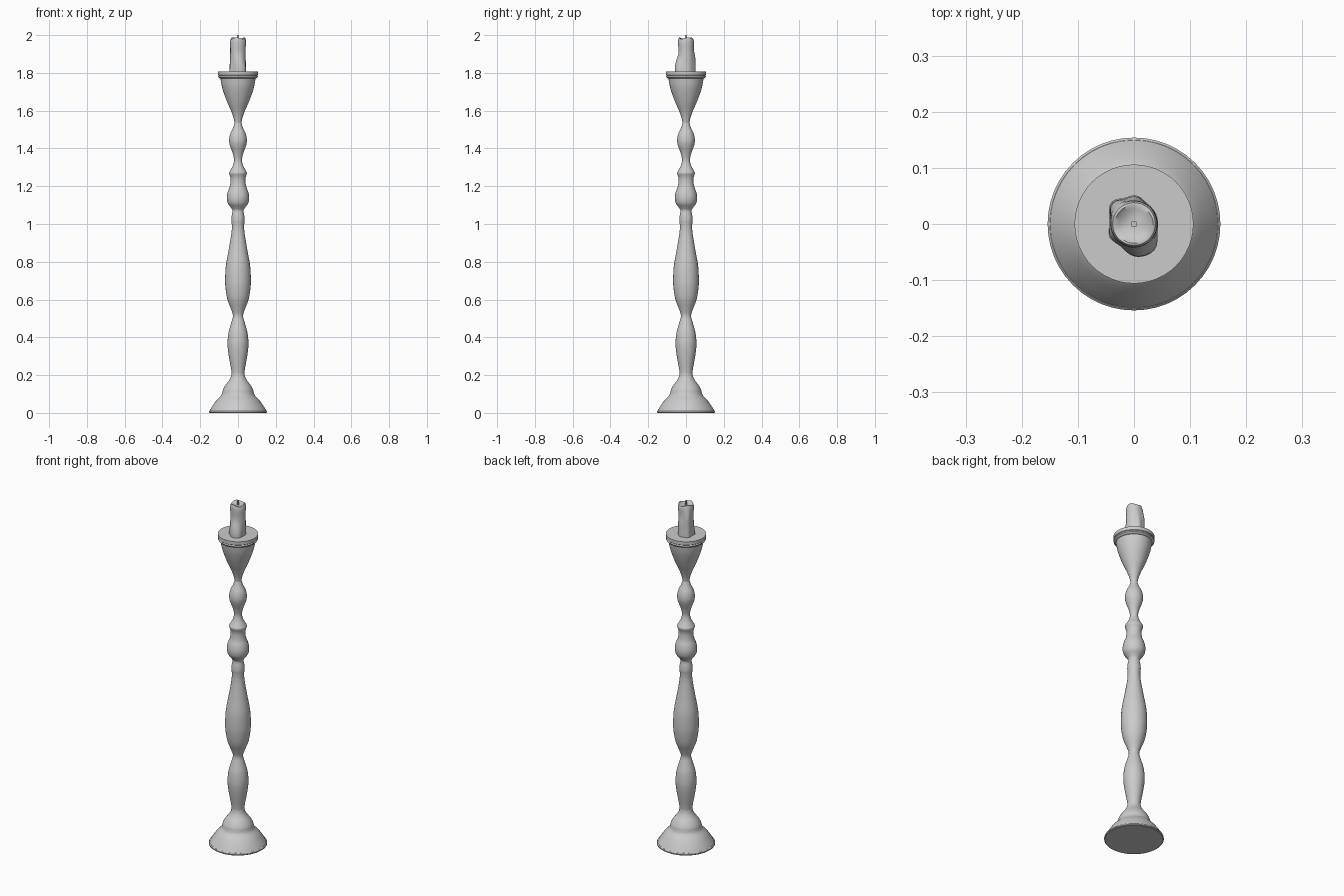
import bpy, bmesh, math
from mathutils import Vector

if "Cube" in bpy.data.objects:
    bpy.data.objects.remove(bpy.data.objects["Cube"])

SIDES = 48


def finish(name, bm, angle=35):
    bmesh.ops.recalc_face_normals(bm, faces=bm.faces)
    mesh = bpy.data.meshes.new(name)
    bm.to_mesh(mesh)
    bm.free()
    ob = bpy.data.objects.new(name, mesh)
    bpy.context.collection.objects.link(ob)
    bpy.ops.object.select_all(action='DESELECT')
    ob.select_set(True)
    bpy.context.view_layer.objects.active = ob
    bpy.ops.object.shade_smooth_by_angle(angle=math.radians(angle))
    return ob


def loft(name, rings, caps=True, angle=35):
    bm = bmesh.new()
    loops = [[bm.verts.new(p) for p in ring] for ring in rings]
    n = len(loops[0])
    for a, b in zip(loops, loops[1:]):
        for i in range(n):
            j = (i + 1) % n
            bm.faces.new((a[i], a[j], b[j], b[i]))
    if caps:
        bm.faces.new(loops[0][::-1])
        bm.faces.new(loops[-1])
    return finish(name, bm, angle)


def circle(r, z, n=SIDES):
    return [(r * math.cos(math.tau * i / n), r * math.sin(math.tau * i / n), z)
            for i in range(n)]


def smooth(pts, steps=4):
    p = [Vector(q) for q in [pts[0]] + pts + [pts[-1]]]
    out = []
    for a, b, c, d in zip(p, p[1:], p[2:], p[3:]):
        for k in range(steps):
            t = k / steps
            out.append(0.5 * (2 * b + (c - a) * t + (2 * a - 5 * b + 4 * c - d) * t * t
                              + (3 * b - a - 3 * c + d) * t ** 3))
    return out + [p[-1]]


def turned(name, pts, steps=4):
    prof = smooth(pts, steps) if steps else pts
    return loft(name, [circle(r, z) for r, z in prof])


# Foot: thin rim and stepped bell
turned("foot_rim", [(.150, 0), (.154, .003), (.154, .009), (.150, .013)], 0)
turned("foot", [(.150, .012), (.135, .037), (.113, .068), (.091, .091), (.084, .105),
                (.079, .125), (.066, .148), (.049, .170), (.038, .190), (.034, .210)])

# Turned stem with its bulges and rings
turned("stem", [(.034, .208), (.037, .235), (.047, .29), (.054, .34), (.055, .38),
                (.049, .43), (.035, .48), (.027, .515), (.037, .55), (.056, .60),
                (.066, .66), (.068, .71), (.064, .78), (.050, .86), (.038, .93),
                (.033, .97), (.033, 1.00), (.035, 1.02), (.033, 1.045), (.029, 1.07),
                (.036, 1.085), (.054, 1.11), (.059, 1.14), (.054, 1.17), (.043, 1.20),
                (.039, 1.23), (.041, 1.25), (.047, 1.27), (.040, 1.285), (.027, 1.31),
                (.021, 1.34), (.028, 1.375), (.041, 1.41), (.047, 1.44), (.042, 1.475),
                (.026, 1.51), (.018, 1.535)])

# Flared cup and drip plate
turned("cup", [(.018, 1.533), (.023, 1.56), (.037, 1.60), (.055, 1.64), (.074, 1.69),
               (.086, 1.73), (.092, 1.765), (.093, 1.776)])
turned("drip_plate", [(.093, 1.770), (.100, 1.772), (.105, 1.778), (.105, 1.783),
                      (.103, 1.786), (.106, 1.789), (.106, 1.808)], 0)


# Candle: column with wax runs (angle, width, size, height of run top)
runs = [(-80, 32, .016, 1.90), (-48, 20, .009, 1.88), (135, 24, .013, 1.97),
        (88, 20, .008, 1.93), (-150, 18, .006, 1.86)]


def wax(z, base, dip=0.0):
    ring = []
    for i in range(SIDES):
        a = math.tau * i / SIDES
        r = base
        for ang, width, size, top in runs:
            d = math.degrees(a) - ang
            d = (d + 180) % 360 - 180
            fade = min(1, max(0, (top - z) / .05))
            r += size * math.exp(-(d / width) ** 2) * fade
        h = z + dip * math.sin(3 * a + .6)
        ring.append((r * math.cos(a), r * math.sin(a), h))
    return ring


levels = [(1.807, .043), (1.82, .043), (1.84, .042), (1.86, .041), (1.88, .041),
          (1.90, .0405), (1.92, .040), (1.94, .041), (1.96, .042), (1.974, .041)]
rings = [wax(z, r, .004 if z > 1.95 else 0) for z, r in levels]
rings += [wax(1.983, .038, .004), wax(1.984, .034, .004), wax(1.979, .027, .002),
          wax(1.975, .012), wax(1.975, .004)]
loft("candle", rings, angle=50)

# Square wick
bm = bmesh.new()
bmesh.ops.create_cube(bm, size=1)
bmesh.ops.scale(bm, vec=(.009, .009, .03), verts=bm.verts)
bmesh.ops.translate(bm, vec=(0, 0, 1.985), verts=bm.verts)
finish("wick", bm)
